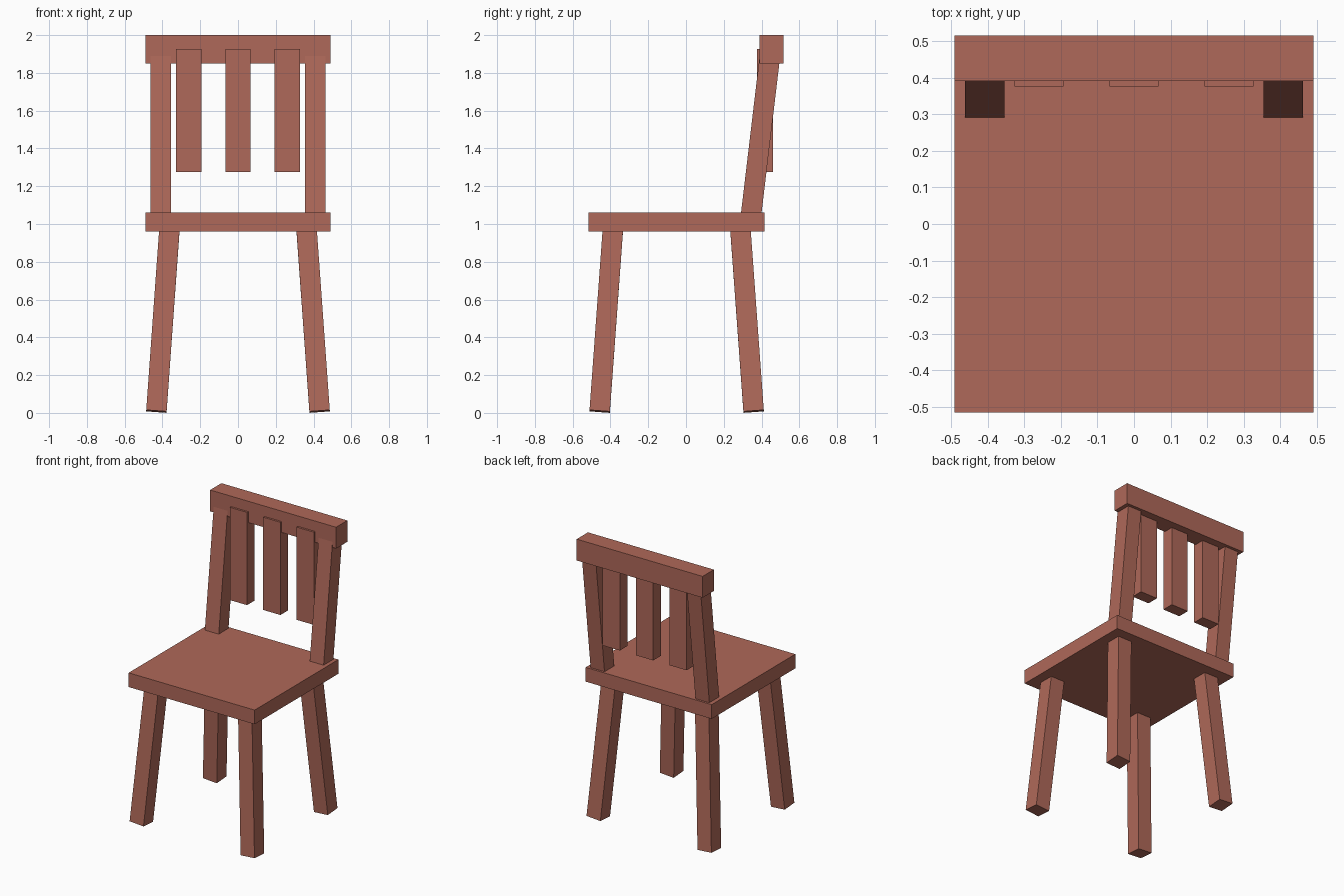
import bpy, bmesh
from mathutils import Vector, Matrix

if "Cube" in bpy.data.objects:
    bpy.data.objects.remove(bpy.data.objects["Cube"])

wood = bpy.data.materials.new("red_wood")
wood.diffuse_color = (0.43, 0.14, 0.10, 1)
wood.use_nodes = True
wood.node_tree.nodes["Principled BSDF"].inputs["Base Color"].default_value = wood.diffuse_color


def block(name, size, matrix):
    """Box of the given size placed by a matrix."""
    bm = bmesh.new()
    bmesh.ops.create_cube(bm, size=1, matrix=Matrix.Diagonal((*size, 1)))
    mesh = bpy.data.meshes.new(name)
    bm.to_mesh(mesh)
    bm.free()
    mesh.materials.append(wood)
    ob = bpy.data.objects.new(name, mesh)
    ob.matrix_world = matrix
    bpy.context.collection.objects.link(ob)
    return ob


def box(name, lo, hi):
    """Upright box between two corners."""
    lo, hi = Vector(lo), Vector(hi)
    return block(name, hi - lo, Matrix.Translation((lo + hi) / 2))


def bar(name, start, end, width=0.108):
    """Square bar tilted along the line from start to end."""
    start, end = Vector(start), Vector(end)
    axis = end - start
    turn = Vector((0, 0, 1)).rotation_difference(axis).to_matrix().to_4x4()
    return block(name, (width, width, axis.length),
                 Matrix.Translation((start + end) / 2) @ turn)


# Seat and top rail
box("seat", (-0.49, -0.515, 0.96), (0.49, 0.415, 1.06))
box("top_rail", (-0.49, 0.39, 1.85), (0.49, 0.515, 2.0))

# Splayed legs and leaning back posts
for side, s in (("left", -1), ("right", 1)):
    bar(f"front_leg_{side}", (s * 0.432, -0.457, 0.008), (s * 0.361, -0.385, 1.0))
    bar(f"back_leg_{side}", (s * 0.432, 0.358, 0.008), (s * 0.361, 0.286, 1.0))
    bar(f"back_post_{side}", (s * 0.408, 0.341, 1.02), (s * 0.408, 0.448, 1.92))

# Slats hanging from the top rail
for i, x in enumerate((-0.26, 0, 0.26)):
    box(f"back_slat_{i + 1}", (x - 0.067, 0.376, 1.275), (x + 0.067, 0.46, 1.927))
